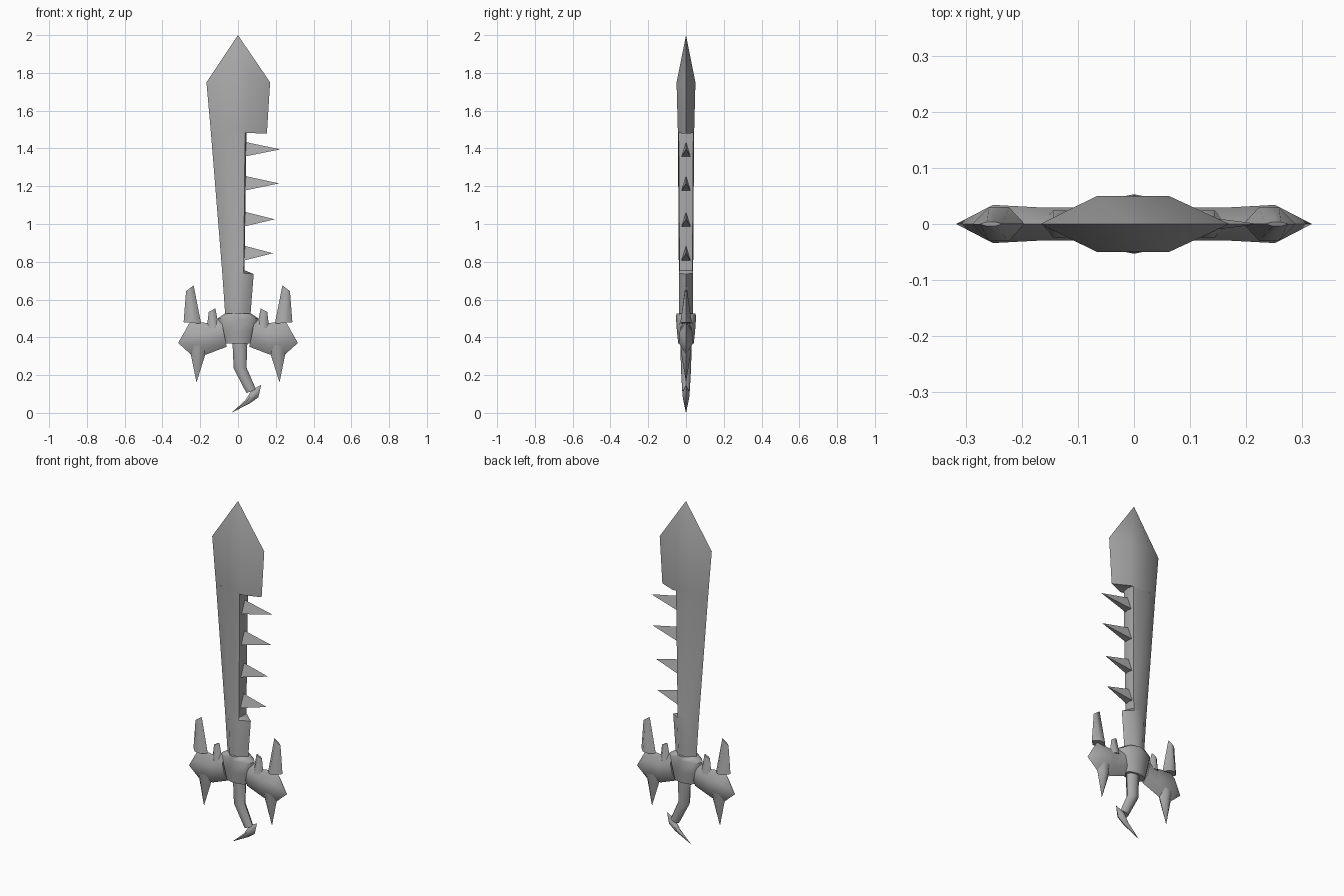
import bpy
import bmesh
import math

cube = bpy.data.objects.get("Cube")
if cube:
    bpy.data.objects.remove(cube, do_unlink=True)

steel = bpy.data.materials.new("grey steel")
steel.use_nodes = True
GREY = (0.4, 0.4, 0.4, 1)
steel.diffuse_color = GREY
steel.node_tree.nodes["Principled BSDF"].inputs["Base Color"].default_value = GREY

# Cross-sections: (fraction across the width, fraction of the depth)
HEX = [(0, 0), (.3, -1), (.68, -1), (1, 0), (.68, 1), (.3, 1)]
CUT = [(0, 0), (.42, -1), (.96, -.9), (1, 0), (.96, .9), (.42, 1)]
TRI = [(1, 0), (0, -1), (0, 1)]
ROUND = [(.5 - .5 * math.cos(i * math.pi / 4), -math.sin(i * math.pi / 4))
         for i in range(8)]


def loft(name, sections, profile=HEX, mirror=False, angle=50):
    """Skin sections (edge a, edge b, half depth[, profile]) given in the xz plane."""
    bm = bmesh.new()
    rings = []
    for a, b, depth, *own in sections:
        shape = own[0] if own else profile
        rings.append([bm.verts.new((a[0] + (b[0] - a[0]) * t, depth * y,
                                    a[1] + (b[1] - a[1]) * t)) for t, y in shape])
    n = len(rings[0])
    for low, high in zip(rings, rings[1:]):
        for i in range(n):
            j = (i + 1) % n
            bm.faces.new((low[i], low[j], high[j], high[i]))
    bm.faces.new(rings[0][::-1])
    bm.faces.new(rings[-1])
    bmesh.ops.remove_doubles(bm, verts=bm.verts, dist=0.0005)
    bmesh.ops.recalc_face_normals(bm, faces=bm.faces)
    mesh = bpy.data.meshes.new(name)
    bm.to_mesh(mesh)
    bm.free()
    mesh.materials.append(steel)
    obj = bpy.data.objects.new(name, mesh)
    bpy.context.collection.objects.link(obj)
    if mirror:
        obj.modifiers.new("mirror", 'MIRROR').use_mirror_merge = False
    bpy.ops.object.select_all(action='DESELECT')
    obj.select_set(True)
    bpy.context.view_layer.objects.active = obj
    bpy.ops.object.shade_smooth_by_angle(angle=math.radians(angle))
    return obj


def point(x, z):
    return (x, z), (x, z), 0


# Blade with a long notch along one edge
loft("blade", [
    ((-.065, .48), (.063, .48), .036),
    ((-.084, .75), (.083, .735), .038),
    ((-.084, .75), (.035, .755), .038, CUT),
    ((-.144, 1.49), (.045, 1.49), .043, CUT),
    ((-.144, 1.49), (.153, 1.478), .043),
    ((-.167, 1.75), (.17, 1.75), .05),
    point(0, 2)])

# Teeth in the notch
for i, (tip_x, z) in enumerate([(.185, .845), (.195, 1.025), (.217, 1.215), (.224, 1.395)]):
    loft(f"tooth_{i + 1}", [((.025, z - .04), (.025, z + .042), .025),
                            point(tip_x, z)], TRI)

# Guard: central band, then mirrored wings
loft("guard_band", [
    ((-.072, .367), (.072, .367), .041),
    ((-.09, .43), (.09, .43), .048),
    ((-.108, .5), (.108, .5), .053),
    ((-.07, .525), (.07, .525), .051)], ROUND)
loft("guard_wings", [
    ((.06, .35), (.09, .5), .029),
    ((.165, .31), (.155, .475), .029),
    ((.25, .31), (.252, .485), .034),
    point(.317, .37)], mirror=True)
loft("wing_lower_spikes", [
    ((.16, .36), (.265, .36), .03),
    ((.173, .31), (.25, .31), .025),
    point(.22, .16)], mirror=True)
loft("wing_horns", [
    ((.195, .472), (.288, .48), .03),
    ((.235, .675), (.275, .645), .004)], mirror=True)
loft("wing_inner_spikes", [
    ((.1, .45), (.165, .45), .024),
    ((.12, .553), (.155, .535), .006)], mirror=True)

# Grip and hooked pommel
loft("grip", [
    ((-.03, .39), (.05, .39), .03),
    ((-.023, .235), (.045, .24), .027),
    ((.045, .105), (.095, .125), .02)], ROUND)
loft("pommel_hook", [
    point(.123, .148),
    ((.073, .122), (.108, .083), .019),
    ((.04, .068), (.07, .055), .013),
    point(-.035, 0)])
